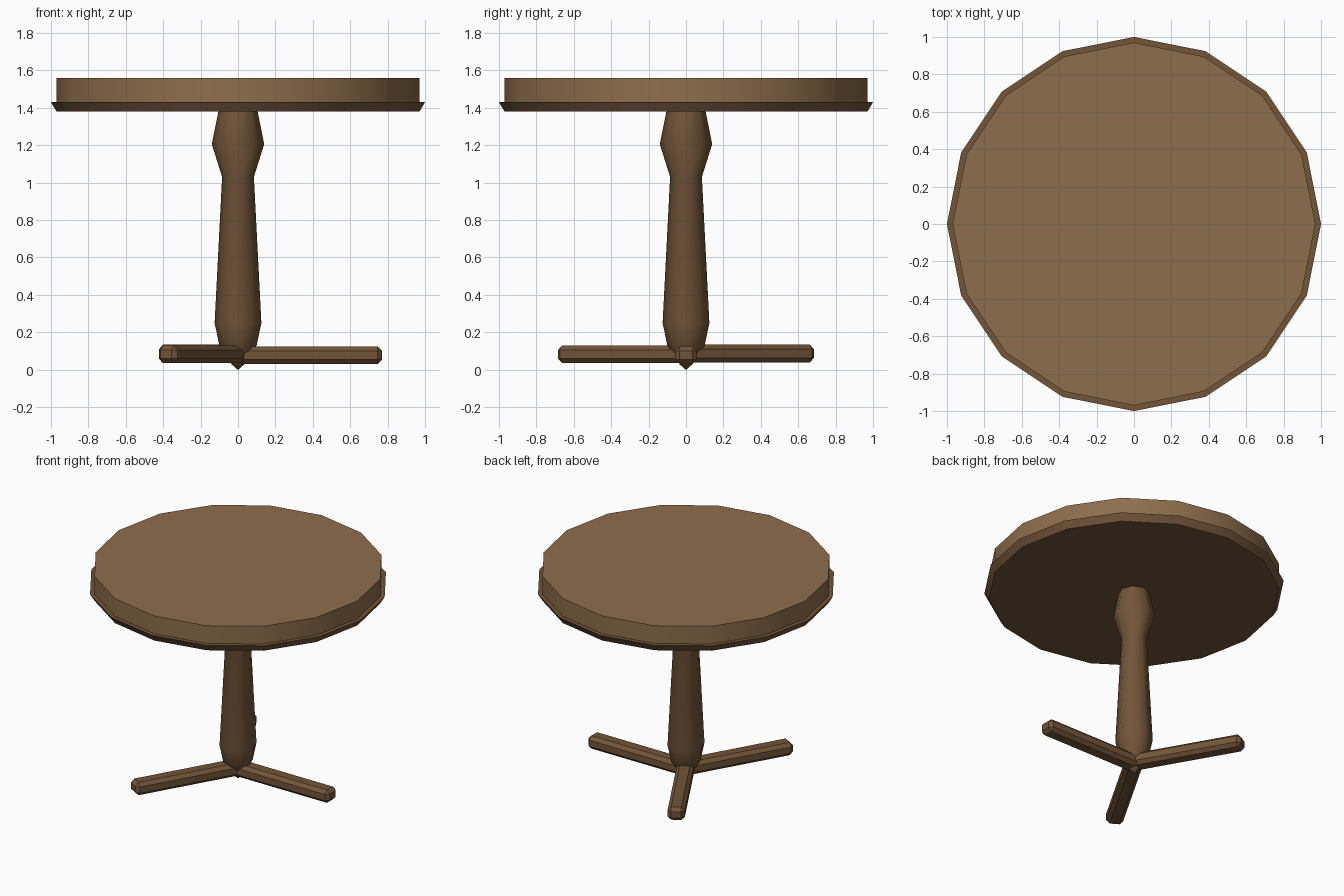
import bpy, bmesh
from math import cos, sin, pi, radians

if "Cube" in bpy.data.objects:
    bpy.data.objects.remove(bpy.data.objects["Cube"])


def material(name, color):
    m = bpy.data.materials.new(name)
    m.diffuse_color = (*color, 1)
    m.use_nodes = True
    m.node_tree.nodes["Principled BSDF"].inputs["Base Color"].default_value = m.diffuse_color
    return m


light_wood = material("light_wood", (0.27, 0.155, 0.072))
dark_wood = material("dark_wood", (0.17, 0.09, 0.04))


def finish(name, bm, mat, angle=None):
    bmesh.ops.recalc_face_normals(bm, faces=bm.faces)
    me = bpy.data.meshes.new(name)
    bm.to_mesh(me)
    bm.free()
    ob = bpy.data.objects.new(name, me)
    bpy.context.collection.objects.link(ob)
    me.materials.append(mat)
    if angle:
        bpy.ops.object.select_all(action='DESELECT')
        ob.select_set(True)
        bpy.context.view_layer.objects.active = ob
        bpy.ops.object.shade_smooth_by_angle(angle=radians(angle))
    return ob


def turned(name, profile, sides, mat, angle):
    """Closed lathe shape from (radius, z) rings, capped at both ends."""
    bm = bmesh.new()
    rings = [[bm.verts.new((r * cos(2 * pi * i / sides), r * sin(2 * pi * i / sides), z))
              for i in range(sides)] for r, z in profile]
    for a, b in zip(rings, rings[1:]):
        for i in range(sides):
            j = (i + 1) % sides
            bm.faces.new((a[i], a[j], b[j], b[i]))
    bm.faces.new(rings[0])
    bm.faces.new(rings[-1])
    bmesh.ops.remove_doubles(bm, verts=bm.verts, dist=1e-5)
    return finish(name, bm, mat, angle)


# round top and the flared rim beneath it
turned("table_top", [(0.97, 1.43), (0.97, 1.56)], 16, light_wood, 30)
turned("top_rim", [(0.97, 1.38), (1.0, 1.43)], 16, dark_wood, 30)

# turned pedestal, tapering to a point between the feet
turned("pedestal", [(0.004, 0.0), (0.035, 0.03), (0.1, 0.13), (0.125, 0.25),
                    (0.085, 1.03), (0.14, 1.205), (0.105, 1.38)], 8, dark_wood, 50)

# three chamfered feet radiating from the centre
LENGTH, WIDTH, HEIGHT, CHAMFER = 0.77, 0.115, 0.094, 0.024
for i, z in enumerate((0.077, 0.086, 0.082)):
    bm = bmesh.new()
    bmesh.ops.create_cube(bm, size=1)
    bmesh.ops.scale(bm, verts=bm.verts, vec=(LENGTH, WIDTH, HEIGHT))
    bmesh.ops.bevel(bm, geom=bm.edges[:], offset=CHAMFER, segments=1, affect='EDGES')
    bmesh.ops.translate(bm, verts=bm.verts, vec=(LENGTH / 2, 0, 0))
    foot = finish(f"foot_{i + 1}", bm, dark_wood)
    foot.location.z = z
    foot.rotation_euler.z = radians(120 * i)
